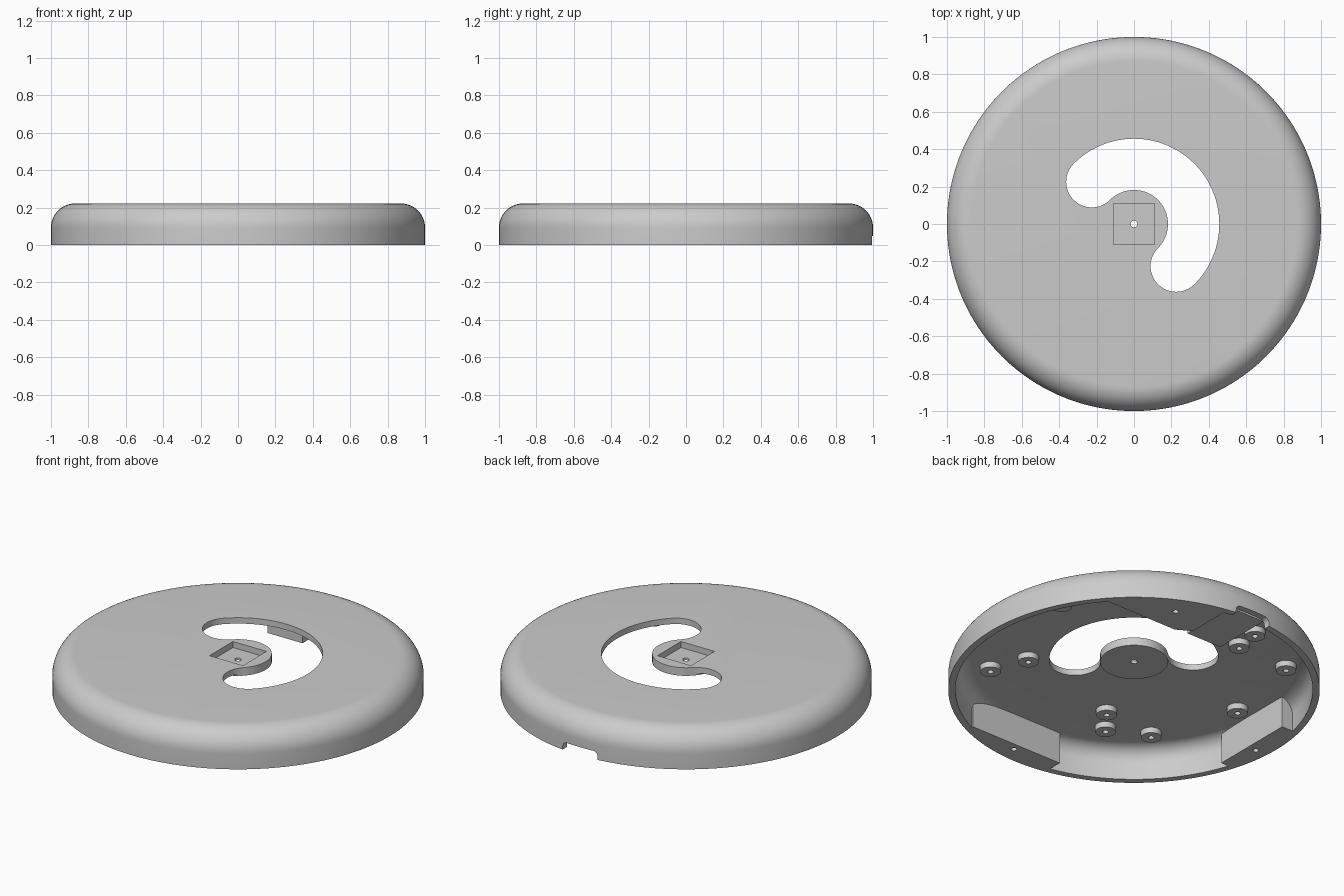
import bpy, bmesh, math

if "Cube" in bpy.data.objects:
    bpy.data.objects.remove(bpy.data.objects["Cube"], do_unlink=True)

grey = bpy.data.materials.new("light grey")
grey.use_nodes = True
COLOUR = (0.6, 0.6, 0.6, 1)
grey.diffuse_color = COLOUR
grey.node_tree.nodes["Principled BSDF"].inputs["Base Color"].default_value = COLOUR


def make(name, bm):
    bmesh.ops.recalc_face_normals(bm, faces=bm.faces[:])
    mesh = bpy.data.meshes.new(name)
    bm.to_mesh(mesh)
    bm.free()
    mesh.materials.append(grey)
    obj = bpy.data.objects.new(name, mesh)
    bpy.context.collection.objects.link(obj)
    return obj


def revolve(name, profile, steps=160):
    """Closed solid from stacked rings of (radius, height)."""
    bm = bmesh.new()
    rings = []
    for r, z in profile:
        angles = [2 * math.pi * i / steps for i in range(steps)]
        rings.append([bm.verts.new((r * math.cos(a), r * math.sin(a), z)) for a in angles])
    for low, high in zip(rings, rings[1:]):
        for i in range(steps):
            j = (i + 1) % steps
            bm.faces.new((low[i], low[j], high[j], high[i]))
    bm.faces.new(rings[0])
    bm.faces.new(rings[-1])
    return make(name, bm)


def prism(name, points, z0, z1):
    bm = bmesh.new()
    base = bm.faces.new([bm.verts.new((x, y, z0)) for x, y in points])
    top = bmesh.ops.extrude_face_region(bm, geom=[base])["geom"]
    bmesh.ops.translate(bm, vec=(0, 0, z1 - z0),
                        verts=[v for v in top if isinstance(v, bmesh.types.BMVert)])
    return make(name, bm)


def box(name, x0, x1, y0, y1, z0, z1):
    return prism(name, [(x0, y0), (x1, y0), (x1, y1), (x0, y1)], z0, z1)


def arc(cx, cy, r, start, end, steps):
    angles = [math.radians(start + (end - start) * i / steps) for i in range(steps + 1)]
    return [(cx + r * math.cos(a), cy + r * math.sin(a)) for a in angles]


def rod(name, x, y, r, z0, z1, steps=32):
    return prism(name, arc(x, y, r, 0, 360, steps)[:-1], z0, z1)


def subtract(target, cutters):
    """Cut each cutter out of the target and discard it."""
    for cutter in cutters:
        cutter.hide_render = True
        mod = target.modifiers.new("cut", "BOOLEAN")
        mod.operation = "DIFFERENCE"
        mod.solver = "EXACT"
        mod.object = cutter
        deps = bpy.context.evaluated_depsgraph_get()
        mesh = bpy.data.meshes.new_from_object(target.evaluated_get(deps))
        target.modifiers.clear()
        target.data = mesh
        bpy.data.objects.remove(cutter, do_unlink=True)


HEIGHT, CEILING = 0.222, 0.187

# Rounded round cover
cover = revolve("round_cover", [(1, 0)] + arc(0.87, HEIGHT - 0.13, 0.13, 0, 90, 14))

# Hollow underside, leaving out every solid that stays in it
cavity = revolve("cavity", [(0.962, -0.05)] + arc(0.872, CEILING - 0.09, 0.09, 0, 90, 10))
posts = [(0.545, -0.553), (0.455, -0.343), (-0.234, -0.508), (-0.345, -0.65), (-0.573, -0.539),
         (-0.761, -0.04), (-0.666, 0.479), (-0.32, 0.5), (-0.3, 0.655), (0.7, 0.23)]
solids = [
    box("front_screw_block", -0.2, 0.41, -1.1, -0.86, -0.1, 0.3),
    box("right_screw_block", -1.1, -0.865, -0.3, 0.21, -0.1, 0.3),
    prism("back_screw_block", [(0.25, 0.64), (1.1, 0.64), (1.1, 1.1), (0.165, 1.1), (0.165, 0.69)],
          -0.1, 0.3),
    box("socket_block", -0.17, 0.06, 0.52, 0.88, 0.1, 0.3),
    rod("centre_hub", 0, 0, 0.183, 0.174, 0.3, 64),
]
for x, y in posts:
    solids.append(revolve("post", [(0.055, 0.155), (0.066, 0.3)], 32))
    solids[-1].location = (x, y, 0)
subtract(cavity, solids)

# Crescent slot with round ends
mid, half = 0.319, 0.137
c = mid * math.sqrt(0.5)
slot = (arc(0, 0, mid + half, -45, 135, 64) + arc(-c, c, half, 135, 315, 24)[1:]
        + arc(0, 0, mid - half, 135, -45, 40)[1:] + arc(c, -c, half, 135, 315, 24)[1:-1])

# Cable notch in the back rim, with rounded upper corners
notch = box("notch", -0.115, 0.115, 0.88, 1.1, -0.05, 0.048)
bm = bmesh.new()
bm.from_mesh(notch.data)
edges = [e for e in bm.edges if all(v.co.z > 0 for v in e.verts)
         and abs(e.verts[0].co.x - e.verts[1].co.x) < 0.01]
bmesh.ops.bevel(bm, geom=edges, offset=0.03, segments=5, affect="EDGES", profile=0.5)
bm.to_mesh(notch.data)
bm.free()

cuts = [cavity, prism("slot", slot, -0.2, 0.5), notch,
        box("pocket", -0.11, 0.11, -0.11, 0.11, 0.186, 0.4),
        rod("centre_hole", 0, 0, 0.018, 0.1, 0.4, 20)]
# Blind screw holes in the posts and rim blocks
for x, y in posts:
    cuts.append(rod("post_hole", x, y, 0.016, 0.1, 0.2, 16))
for x, y in [(0.085, -0.905), (-0.92, -0.077), (0.371, 0.79)]:
    cuts.append(rod("rim_hole", x, y, 0.016, -0.1, 0.09, 16))
subtract(cover, cuts)

bpy.ops.object.select_all(action="DESELECT")
cover.select_set(True)
bpy.context.view_layer.objects.active = cover
bpy.ops.object.shade_smooth_by_angle(angle=math.radians(30))
